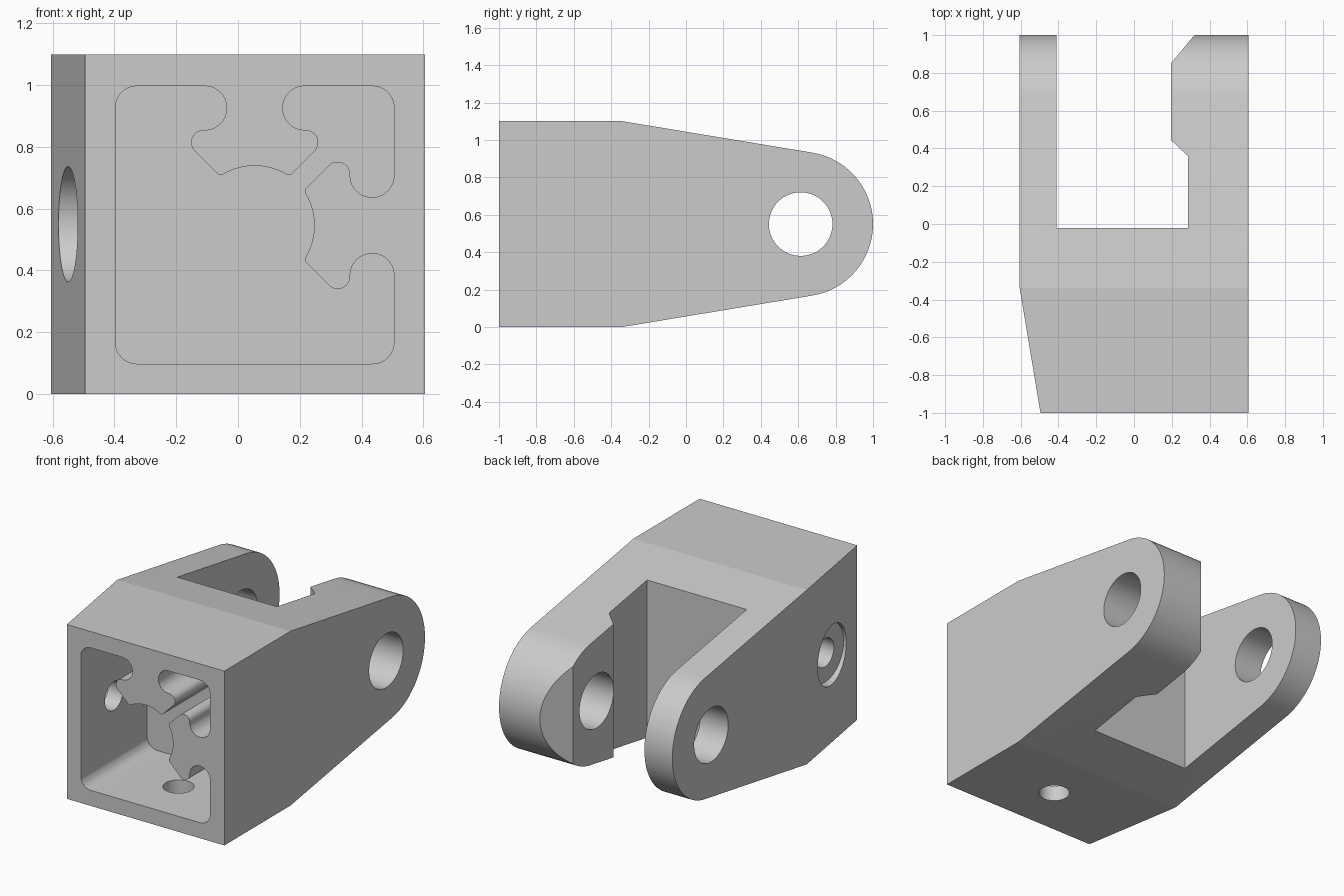
import bpy, bmesh
from math import pi, cos, sin, tan, atan2, acos, hypot, radians
from mathutils import Vector

cube = bpy.data.objects.get("Cube")
if cube:
    bpy.data.objects.remove(cube, do_unlink=True)

# Material
grey = bpy.data.materials.new("grey_plastic")
grey.use_nodes = True
colour = (0.6, 0.6, 0.6, 1)
grey.diffuse_color = colour
grey.node_tree.nodes["Principled BSDF"].inputs["Base Color"].default_value = colour


def prism(name, points, axis, lo, hi):
    """Extrude a flat outline along the given axis."""
    place = {"x": lambda a, b, c: (c, a, b),
             "y": lambda a, b, c: (a, c, b),
             "z": lambda a, b, c: (a, b, c)}[axis]
    bm = bmesh.new()
    ends = [[bm.verts.new(place(a, b, c)) for a, b in points] for c in (lo, hi)]
    bm.faces.new(ends[0])
    bm.faces.new(ends[1])
    n = len(points)
    for i in range(n):
        j = (i + 1) % n
        bm.faces.new((ends[0][i], ends[0][j], ends[1][j], ends[1][i]))
    bmesh.ops.recalc_face_normals(bm, faces=bm.faces)
    mesh = bpy.data.meshes.new(name)
    bm.to_mesh(mesh)
    bm.free()
    mesh.materials.append(grey)
    obj = bpy.data.objects.new(name, mesh)
    bpy.context.collection.objects.link(obj)
    return obj


def circle(a, b, r, n=64):
    return [(a + r * cos(2 * pi * i / n), b + r * sin(2 * pi * i / n)) for i in range(n)]


def rounded(corners, steps=10):
    """Outline from (a, b, radius) corners with filleted bends."""
    out = []
    for i, (a, b, r) in enumerate(corners):
        p = Vector((a, b))
        u = (Vector(corners[i - 1][:2]) - p).normalized()
        v = (Vector(corners[(i + 1) % len(corners)][:2]) - p).normalized()
        half = acos(max(-1, min(1, u.dot(v)))) / 2
        centre = p + (u + v).normalized() * (r / sin(half))
        start = p + u * (r / tan(half)) - centre
        end = p + v * (r / tan(half)) - centre
        sweep = start.angle_signed(end)
        a0 = atan2(start.y, start.x)
        turn = -sweep
        for k in range(steps + 1):
            t = a0 + turn * k / steps
            out.append((centre.x + r * cos(t), centre.y + r * sin(t)))
    return out


def boolean(target, tool, operation):
    mod = target.modifiers.new(operation, "BOOLEAN")
    mod.operation = operation
    mod.solver = "EXACT"
    mod.object = tool
    bpy.context.view_layer.objects.active = target
    bpy.ops.object.modifier_apply(modifier=mod.name)
    bpy.data.objects.remove(tool, do_unlink=True)


# Side outline: square block tapering tangentially into a round nose
MID, BEND, PIN, NOSE = 0.55, -0.34, 0.613, 0.387
tangent = atan2(MID, BEND - PIN) - acos(NOSE / hypot(MID, BEND - PIN))
arc = [tangent * (1 - 2 * i / 40) for i in range(41)]
side = [(-1, 0), (-1, 2 * MID), (BEND, 2 * MID)]
side += [(PIN + NOSE * cos(t), MID + NOSE * sin(t)) for t in arc]
side.append((BEND, 0))
body = prism("clevis_body", side, "x", -0.7, 0.7)

# Plan outline: chamfered left flank, fork slot and stepped right arm
plan = [(-0.495, -1.0), (0.605, -1.0), (0.605, 1.1), (0.403, 1.1), (0.195, 0.85),
        (0.195, 0.445), (0.285, 0.36), (0.285, -0.02), (-0.41, -0.02),
        (-0.41, 1.1), (-0.605, 1.1), (-0.605, BEND)]
boolean(body, prism("plan_cutter", plan, "z", -0.1, 1.2), "INTERSECT")

# Front socket with two identical T ribs, mirrored over the diagonal
AXIS = 0.054
half_rib = [(0.145, 0.997, 0.07), (0.145, 0.855, 0.07), (0.316, 0.855, 0.04),
            (0.167, 0.705, 0.015), (0.107, 0.739, 0.2)]
top_rib = half_rib + [(2 * AXIS - x, z, r) for x, z, r in reversed(half_rib)]
side_rib = [(z - 0.492, x + 0.492, r) for x, z, r in reversed(top_rib)]
socket = [(-0.397, 0.098, 0.07), (0.505, 0.098, 0.07)] + side_rib
socket += [(0.505, 0.997, 0.07)] + top_rib + [(-0.397, 0.997, 0.07)]
boolean(body, prism("socket_cutter", rounded(socket), "y", -1.1, BEND), "DIFFERENCE")

# Pin hole through both arms, counterbored screw hole, floor screw hole
for name, outline, axis, lo, hi in (
        ("pin_cutter", circle(PIN, MID, 0.17), "x", -0.8, 0.8),
        ("counterbore_cutter", circle(-0.67, MID, 0.187), "x", -0.8, -0.5),
        ("wall_hole_cutter", circle(-0.67, MID, 0.09), "x", -0.8, -0.3),
        ("floor_hole_cutter", circle(AXIS, -0.67, 0.09), "z", -0.1, 0.2)):
    boolean(body, prism(name, outline, axis, lo, hi), "DIFFERENCE")

# Smooth the rounded surfaces, keep the edges crisp
bpy.ops.object.select_all(action="DESELECT")
body.select_set(True)
bpy.context.view_layer.objects.active = body
bpy.ops.object.shade_smooth_by_angle(angle=radians(9))
